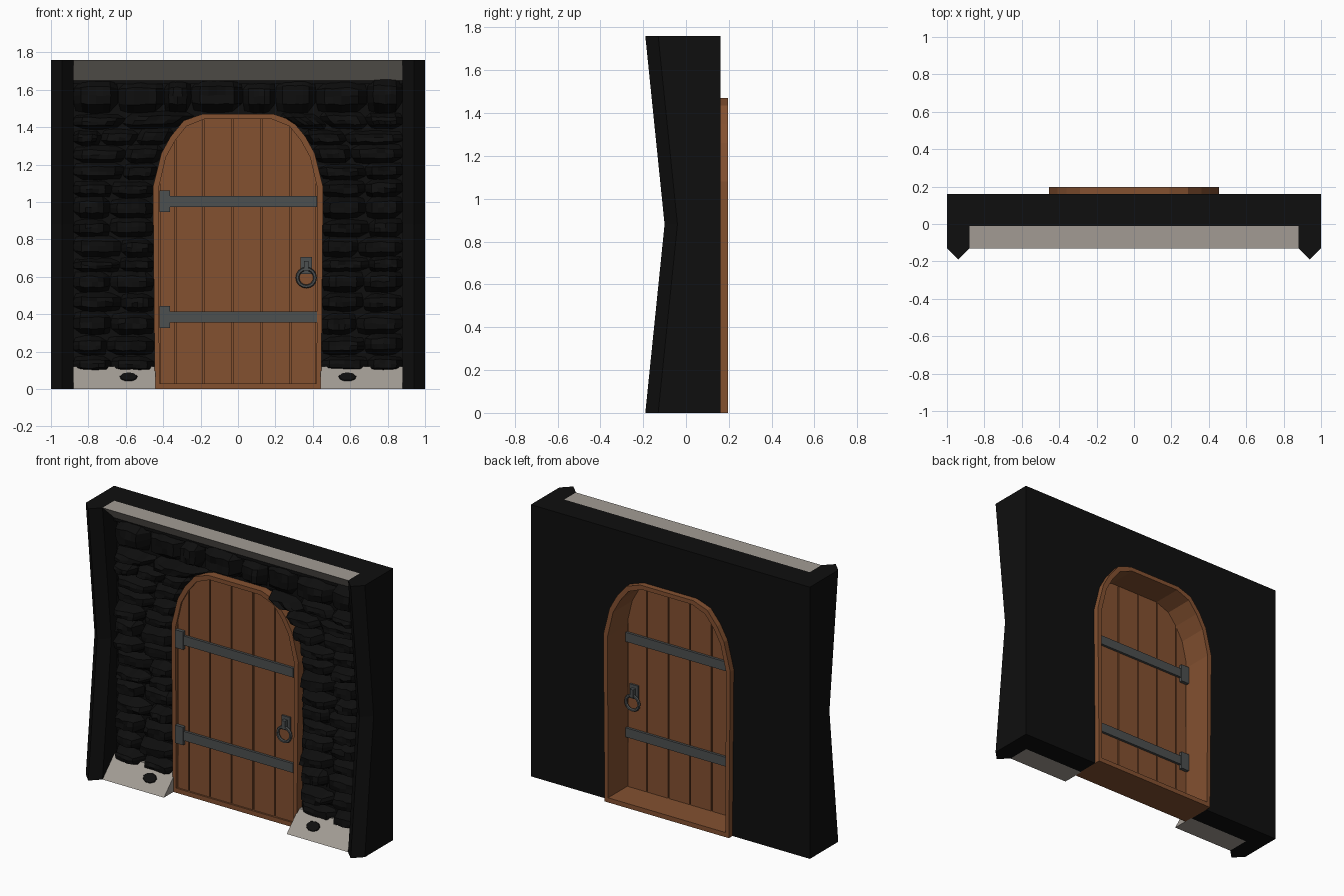
import bpy
import bmesh
import math
import random
from mathutils import Matrix, Vector

random.seed(7)
cube = bpy.data.objects.get("Cube")
if cube:
    bpy.data.objects.remove(cube, do_unlink=True)


def material(name, r, g, b):
    m = bpy.data.materials.new(name)
    m.use_nodes = True
    m.diffuse_color = (r, g, b, 1)
    m.node_tree.nodes["Principled BSDF"].inputs["Base Color"].default_value = (r, g, b, 1)
    return m


BLACK = material("black stone", 0.0045, 0.0045, 0.0045)
WOOD = material("brown wood", 0.23, 0.082, 0.03)
IRON = material("dark iron", 0.073, 0.079, 0.08)
PALE = material("pale stone", 0.36, 0.33, 0.295)

HEIGHT, BACK, SLAB, EDGE = 1.76, 0.16, 0.02, 0.88


def finish(bm, name, mat):
    bmesh.ops.recalc_face_normals(bm, faces=bm.faces)
    mesh = bpy.data.meshes.new(name)
    bm.to_mesh(mesh)
    bm.free()
    mesh.materials.append(mat)
    obj = bpy.data.objects.new(name, mesh)
    bpy.context.collection.objects.link(obj)
    return obj


def loft(bm, rings):
    """Skin a list of equal-length point rings and cap both ends."""
    loops = [[bm.verts.new(p) for p in ring] for ring in rings]
    n = len(loops[0])
    for a, b in zip(loops, loops[1:]):
        for i in range(n):
            j = (i + 1) % n
            bm.faces.new((a[i], a[j], b[j], b[i]))
    bm.faces.new(loops[0])
    bm.faces.new(loops[-1])


def extrude_y(name, outline, y0, y1, mat):
    bm = bmesh.new()
    loft(bm, [[(x, y, z) for x, z in outline] for y in (y0, y1)])
    return finish(bm, name, mat)


def extrude_x(name, profile, x0, x1, mat):
    bm = bmesh.new()
    loft(bm, [[(x, y, z) for y, z in profile] for x in (x0, x1)])
    return finish(bm, name, mat)


def rect(x0, x1, z0, z1):
    return [(x0, z0), (x1, z0), (x1, z1), (x0, z1)]


# Half outlines of the doorway, from the foot to the crown
outer = [(0.445, 0), (0.455, 1.08), (0.41, 1.26), (0.36, 1.35), (0.29, 1.435), (0.19, 1.47)]
inner = [(0.42, 0.03), (0.425, 1.07), (0.385, 1.24), (0.335, 1.33), (0.275, 1.405), (0.18, 1.443)]


def arch(half):
    return [(-x, z) for x, z in half] + [(x, z) for x, z in reversed(half)]


def interpolate(pairs, t):
    for (a, va), (b, vb) in zip(pairs, pairs[1:]):
        if a <= t <= b:
            return va + (vb - va) * (t - a) / (b - a)
    return 0.0


def half_width(z):
    return interpolate([(pz, px) for px, pz in outer], z)


# Wall with its doorway, and the strip behind the upper ledge
wall = [(-EDGE, 0)] + arch(outer) + [(EDGE, 0), (EDGE, HEIGHT), (-EDGE, HEIGHT)]
extrude_y("wall", wall, SLAB, BACK, BLACK)
extrude_y("wall_top_strip", rect(-EDGE, EDGE, 1.63, HEIGHT), -0.01, SLAB, BLACK)

# Pointed pillars, pinched at mid height
for side, label in ((-1, "right"), (1, "left")):
    bm = bmesh.new()
    rings = []
    for z, pinch in ((0, 0), (HEIGHT / 2, 0.09), (HEIGHT, 0)):
        rings.append([(side * x, y, z) for x, y in (
            (EDGE, BACK), (EDGE, pinch - 0.13), (0.94, pinch - 0.19),
            (1, pinch - 0.13), (1, BACK))])
    loft(bm, rings)
    finish(bm, label + "_pillar", BLACK)

    # Sloping base ledge with a dark stone showing through
    x0, x1 = sorted((side * 0.44, side * EDGE))
    extrude_x(label + "_base_ledge", [(-0.13, 0), (SLAB, 0), (SLAB, 0.12), (-0.01, 0.12)],
              x0, x1, PALE)
    bm = bmesh.new()
    place = (Matrix.Translation((side * 0.585, -0.066, 0.064))
             @ Matrix.Rotation(math.radians(45), 4, "X") @ Matrix.Diagonal((0.052, 0.036, 1, 1)))
    bmesh.ops.create_cone(bm, cap_ends=True, segments=9, radius1=1, radius2=0.85,
                          depth=0.009, matrix=place)
    finish(bm, label + "_ledge_stone", BLACK)

# Upper ledge
extrude_x("top_ledge", [(-0.13, HEIGHT), (-0.01, HEIGHT), (-0.01, 1.65)], -EDGE, EDGE, PALE)


# Rough stone courses
def add_stone(bm, left, right, z0, z1):
    """Bulging stone; left and right hold the x at the bottom and top."""
    depth = random.uniform(0.055, 0.1)
    tilt = random.uniform(-0.15, 0.15)
    grid = bmesh.ops.create_grid(bm, x_segments=6, y_segments=4, size=1)
    for v in grid["verts"]:
        u, w = v.co.x, v.co.y
        rise = (1 - u ** 4) * (1 - w ** 4)
        lump = random.uniform(0.85, 1.1) * (1 + tilt * u)
        u, w = u * (1 - 0.1 * w * w), w * (1 - 0.15 * u * u)
        s, t = (u + 1) / 2, (w + 1) / 2
        a = left[0] + (left[1] - left[0]) * t
        b = right[0] + (right[1] - right[0]) * t
        v.co = Vector((a + (b - a) * s, SLAB - depth * lump * rise ** 0.5,
                       z0 + (z1 - z0) * t + random.uniform(-0.004, 0.004)))


def add_course(bm, start, end, z0, z1):
    """Split a course into stones with uneven joints."""
    count = max(1, round(abs(end[0] - start[0]) / random.uniform(0.17, 0.27)))
    cuts = [0] + [(i + random.uniform(-0.22, 0.22)) / count for i in range(1, count)] + [1]
    for a, b in zip(cuts, cuts[1:]):
        ends = [[start[k] + (end[k] - start[k]) * f for k in (0, 1)] for f in (a, b)]
        add_stone(bm, ends[0], ends[1], z0, z1 + random.uniform(-0.01, 0.012))


bm = bmesh.new()
z = 0.09
while z < 1.6:
    top = z + random.uniform(0.075, 0.125)
    if 1.36 < z < 1.47:
        top = 1.475
    if top > 1.56:
        top = 1.66
    if z < 1.47:
        low, high = half_width(z), half_width(top) or 0.19
        for side in (-1, 1):
            add_course(bm, (side * low, side * high), (side * EDGE, side * EDGE), z, top)
    else:
        add_course(bm, (-EDGE, -EDGE), (EDGE, EDGE), z, top)
    z = top
finish(bm, "wall_stones", BLACK)

# Door frame running through the wall
bm = bmesh.new()
loops = [[bm.verts.new((x, y, z)) for x, z in arch(half)]
         for half, y in ((outer, -0.033), (outer, 0.197), (inner, 0.197), (inner, -0.033))]
for a, b in zip(loops, loops[1:] + loops[:1]):
    for i in range(len(a)):
        j = (i + 1) % len(a)
        bm.faces.new((a[i], a[j], b[j], b[i]))
finish(bm, "door_frame", WOOD)

# Door core and planks
extrude_y("door_core", arch(inner), -0.013, -0.008, WOOD)
crown = [(x, z) for x, z in arch(inner)[1:-1]]
joints = [-0.42, -0.335, -0.185, -0.03, 0.125, 0.28, 0.42]
for n, (a, b) in enumerate(zip(joints, joints[1:])):
    x0, x1 = a + 0.004, b - 0.004
    tops = [x0] + [x for x, z in crown if x0 < x < x1] + [x1]
    outline = [(x1, 0.03), (x0, 0.03)] + [(x, interpolate(crown, x)) for x in tops]
    extrude_y("door_plank_%d" % (n + 1), outline, -0.022, 0.001, WOOD)

# Straps, hinge plates and ring handles on both faces
for label, face, out in (("front", -0.022, -1), ("back", 0.001, 1)):
    for level, z in (("lower", 0.385), ("upper", 1.003)):
        extrude_y("%s_%s_strap" % (label, level), rect(-0.42, 0.422, z - 0.03, z + 0.03),
                  face, face + out * 0.016, IRON)
        extrude_y("%s_%s_hinge" % (label, level), rect(-0.42, -0.363, z - 0.058, z + 0.058),
                  face, face + out * 0.022, IRON)
    extrude_y(label + "_handle_plate", rect(0.335, 0.395, 0.615, 0.705),
              face, face + out * 0.012, IRON)
    extrude_y(label + "_handle_loop", rect(0.353, 0.377, 0.63, 0.685),
              face, face + out * 0.036, IRON)
    bpy.ops.mesh.primitive_torus_add(major_segments=16, minor_segments=6, major_radius=0.047,
                                     minor_radius=0.01, location=(0.365, face + out * 0.026, 0.595),
                                     rotation=(math.radians(90), 0, 0))
    ring = bpy.context.object
    ring.name = label + "_handle_ring"
    ring.data.materials.append(IRON)
